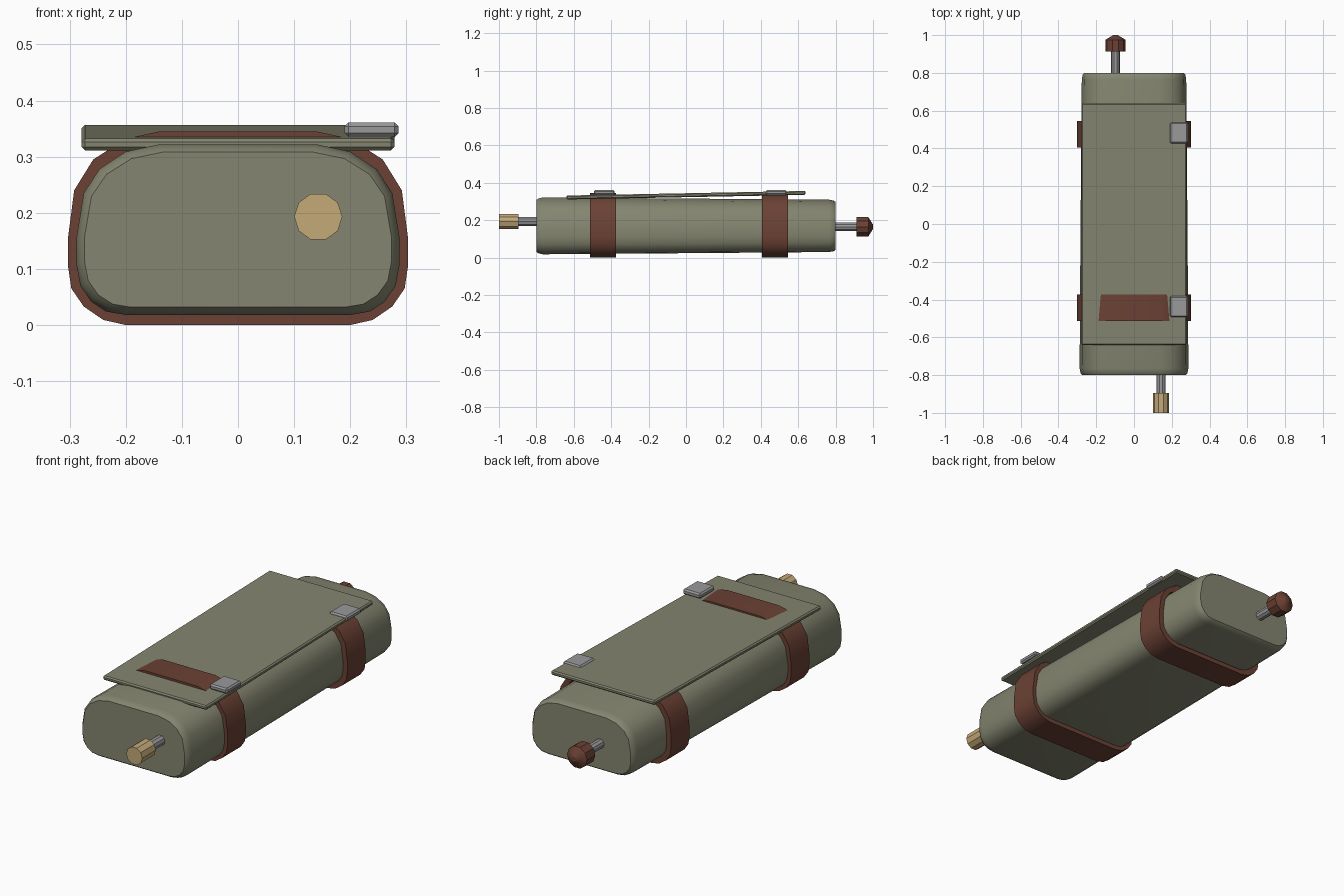
import bpy, bmesh, math
from mathutils import Matrix

if "Cube" in bpy.data.objects:
    bpy.data.objects.remove(bpy.data.objects["Cube"])


def material(name, r, g, b):
    m = bpy.data.materials.new(name)
    m.diffuse_color = (r, g, b, 1)
    m.use_nodes = True
    m.node_tree.nodes["Principled BSDF"].inputs["Base Color"].default_value = m.diffuse_color
    return m


CANVAS = material("canvas", 0.23, 0.235, 0.16)
LEATHER = material("leather", 0.147, 0.053, 0.034)
WOOD = material("wood", 0.55, 0.40, 0.19)
METAL = material("metal", 0.32, 0.32, 0.33)


def make(name, bm, mat, smooth=None):
    bmesh.ops.recalc_face_normals(bm, faces=bm.faces)
    me = bpy.data.meshes.new(name)
    bm.to_mesh(me)
    bm.free()
    me.materials.append(mat)
    ob = bpy.data.objects.new(name, me)
    bpy.context.collection.objects.link(ob)
    if smooth:
        bpy.ops.object.select_all(action='DESELECT')
        ob.select_set(True)
        bpy.context.view_layer.objects.active = ob
        bpy.ops.object.shade_smooth_by_angle(angle=math.radians(smooth))
    return ob


def loft(rings, caps=True):
    """Bridge rings of equal point count; without caps it closes into a loop."""
    bm = bmesh.new()
    vs = [[bm.verts.new(p) for p in r] for r in rings]
    n = len(vs[0])
    pairs = list(zip(vs, vs[1:])) + ([] if caps else [(vs[-1], vs[0])])
    for a, b in pairs:
        for i in range(n):
            j = (i + 1) % n
            bm.faces.new((a[i], a[j], b[j], b[i]))
    if caps:
        bm.faces.new(vs[0])
        bm.faces.new(vs[-1])
    return bm


def mirrored(half):
    return half + [(-x, z) for x, z in reversed(half)]


# Rolled canvas body: rounded profile, slightly narrower toward the back
body = mirrored([(0.14, 0.322), (0.2, 0.309), (0.247, 0.278), (0.275, 0.235),
                 (0.288, 0.155), (0.288, 0.108), (0.281, 0.07), (0.262, 0.042),
                 (0.235, 0.024), (0.2, 0.018)])
sections = [(-0.8, 0.95, 0.91), (-0.79, 0.98, 0.96), (-0.765, 1, 1), (-0.08, 0.985, 0.965),
            (0.765, 0.96, 0.92), (0.79, 0.945, 0.89), (0.8, 0.915, 0.84)]
make("canvas_body", loft([[(x * sx, y, 0.17 + (z - 0.17) * sz) for x, z in body]
                          for y, sx, sz in sections]), CANVAS, 40)

# Leather straps and their buckles
strap = mirrored([(0.14, 0.345), (0.2, 0.332), (0.258, 0.295), (0.292, 0.24),
                  (0.303, 0.155), (0.303, 0.105), (0.297, 0.065), (0.275, 0.033),
                  (0.24, 0.009), (0.2, 0.0)])
inner = [(x * 0.92, 0.17 + (z - 0.17) * 0.87) for x, z in strap]


def box(name, size, loc, mat, bevel, tilt=0):
    bm = bmesh.new()
    bmesh.ops.create_cube(bm, size=1, matrix=Matrix.Diagonal((*size, 1)))
    bmesh.ops.bevel(bm, geom=bm.edges[:], offset=bevel, segments=1, affect='EDGES')
    bm.transform(Matrix.Translation(loc) @ Matrix.Rotation(tilt, 4, 'X'))
    return make(name, bm, mat)


for label, y in (("front", -0.443), ("back", 0.476)):
    a, b = y - 0.07, y + 0.07
    rings = [[(x, yy, z) for x, z in prof]
             for prof, yy in ((strap, a), (strap, b), (inner, b), (inner, a))]
    make(label + "_strap", loft(rings, caps=False), LEATHER, 30)
    box(label + "_buckle", (0.096, 0.112, 0.026), (0.238, y + 0.006, 0.348), METAL, 0.007)

# Tilted top flap
box("top_flap", (0.558, 1.28, 0.021), (0, 0, 0.334), CANVAS, 0.006, math.radians(1.1))


def turned(name, x, z, profile, n, mat):
    """Solid of revolution along y from (y, radius) pairs."""
    rings = [[(x + r * math.cos(2 * math.pi * i / n), y, z + r * math.sin(2 * math.pi * i / n))
              for i in range(n)] for y, r in profile]
    return make(name, loft(rings), mat, 30)


# Front peg and back knob on metal rods
turned("front_rod", 0.143, 0.193, [(-0.91, 0.025), (-0.76, 0.025)], 10, METAL)
turned("front_peg", 0.143, 0.193, [(-1.0, 0.043), (-0.895, 0.043)], 10, WOOD)
turned("back_rod", -0.098, 0.165, [(0.76, 0.023), (0.93, 0.023)], 10, METAL)
turned("back_knob", -0.098, 0.165, [(0.912, 0.054), (0.975, 0.054), (1.0, 0.012)], 10, LEATHER)
